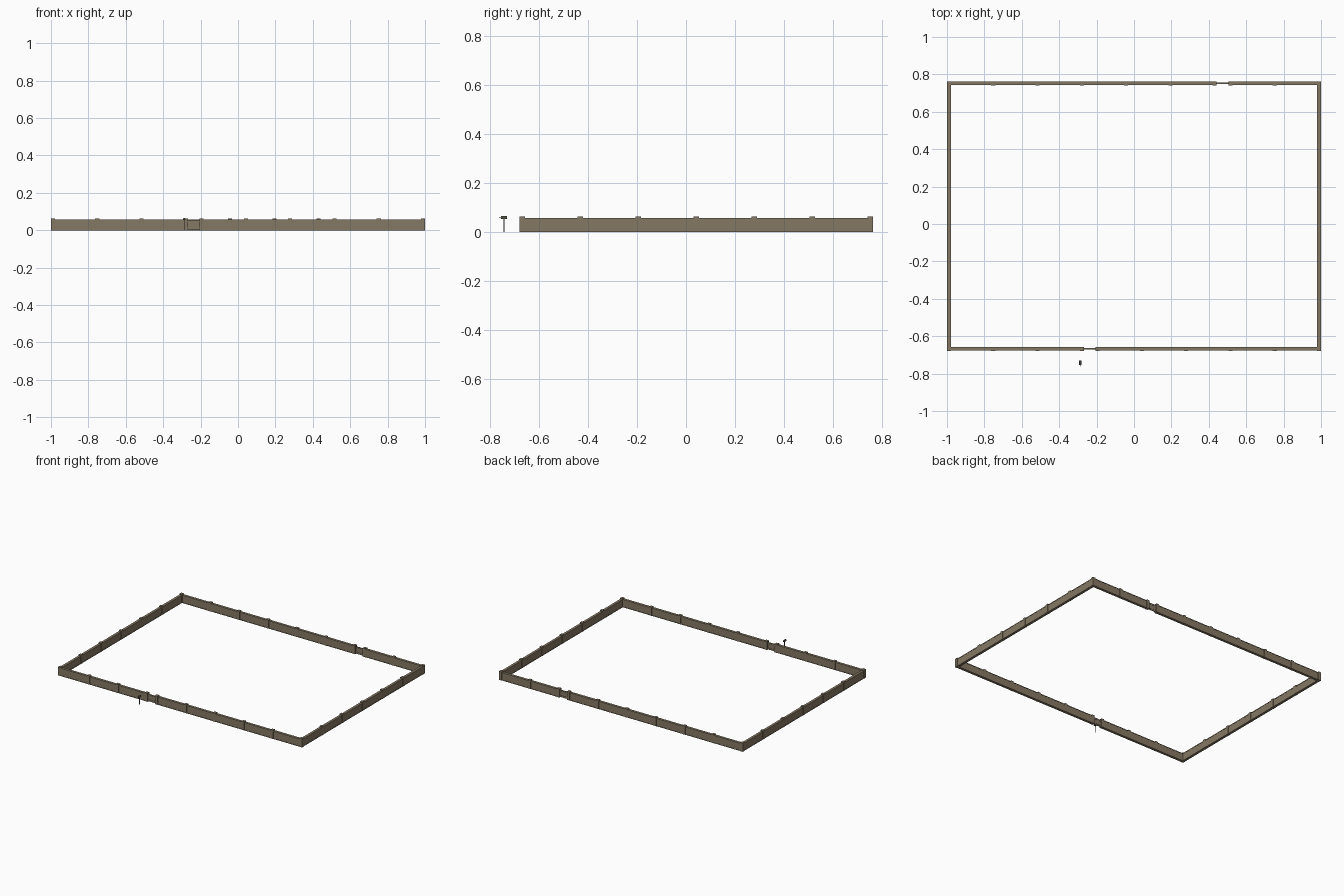
import bpy, math

if "Cube" in bpy.data.objects:
    bpy.data.objects.remove(bpy.data.objects["Cube"])

def material(name, rgb):
    m = bpy.data.materials.new(name)
    m.diffuse_color = (*rgb, 1)
    m.use_nodes = True
    m.node_tree.nodes["Principled BSDF"].inputs["Base Color"].default_value = m.diffuse_color
    return m

WOOD = material("weathered wood", (0.235, 0.19, 0.125))
DARK = material("dark metal", (0.09, 0.08, 0.065))

def box(name, lo, hi, mat):
    v = [(x, y, z) for x in (lo[0], hi[0]) for y in (lo[1], hi[1]) for z in (lo[2], hi[2])]
    f = [(0, 1, 3, 2), (4, 6, 7, 5), (0, 4, 5, 1), (2, 3, 7, 6), (0, 2, 6, 4), (1, 5, 7, 3)]
    me = bpy.data.meshes.new(name)
    me.from_pydata(v, [], f)
    me.materials.append(mat)
    ob = bpy.data.objects.new(name, me)
    bpy.context.collection.objects.link(ob)
    return ob

X, Y0, Y1 = 0.989, -0.668, 0.752      # post centre lines
STEP = (Y1 - Y0) / 6                  # panel length
P = 0.011                             # half post width

def span(name, a, b, half, z0, z1, mat=WOOD):
    """Box running between two post centres, half-thick to each side."""
    (ax, ay), (bx, by) = a, b
    dx, dy = (half, 0) if ax == bx else (0, half)
    ex, ey = (0, P * 0.8) if ax == bx else (P * 0.8, 0)
    box(name, (min(ax, bx) - dx + ex, min(ay, by) - dy + ey, z0),
        (max(ax, bx) + dx - ex, max(ay, by) + dy - ey, z1), mat)

def panel(a, b):
    span("fence_panel", a, b, 0.008, 0.003, 0.054)
    span("bottom_rail", a, b, 0.0095, 0, 0.005)
    span("top_rail", a, b, 0.0095, 0.053, 0.058)

def gate(a, b):
    span("gate_panel", a, b, 0.0025, 0.002, 0.055)
    span("gate_lower_rail", a, b, 0.004, 0.010, 0.015)
    span("gate_upper_rail", a, b, 0.004, 0.043, 0.048)

def run(points, gate_index=None):
    for i, (a, b) in enumerate(zip(points, points[1:])):
        (gate if i == gate_index else panel)(a, b)

# Front and back runs hold a narrow gate, side runs are all panels
def long_xs(before):
    return [-X + STEP * i for i in range(before + 1)] + [X - STEP * i for i in range(8 - before, -1, -1)]

front = [(x, Y0) for x in long_xs(3)]
back = [(x, Y1) for x in long_xs(6)]
sides = [[(s * X, Y0 + STEP * i) for i in range(7)] for s in (-1, 1)]
run(front, 3)
run(back, 6)
for s in sides:
    run(s)

# Posts with a slightly raised top
for x, y in front + back + sides[0][1:-1] + sides[1][1:-1]:
    box("fence_post", (x - P, y - P, 0), (x + P, y + P, 0.064), WOOD)

# Letter box on a thin pole outside the front gate
MX, MY = -0.288, -0.743
box("letterbox_pole", (MX - 0.002, MY - 0.002, 0), (MX + 0.002, MY + 0.002, 0.055), DARK)
n = 8
arch = [(-0.006, 0.054), (0.006, 0.054)] + [
    (0.006 * math.cos(math.pi * i / n), 0.060 + 0.006 * math.sin(math.pi * i / n)) for i in range(n + 1)]
k = len(arch)
verts = [(MX + x, y, z) for y in (MY - 0.012, MY + 0.012) for x, z in arch]
faces = [tuple(range(k)), tuple(range(2 * k - 1, k - 1, -1))]
faces += [(i, k + i, k + (i + 1) % k, (i + 1) % k) for i in range(k)]
me = bpy.data.meshes.new("letterbox")
me.from_pydata(verts, [], faces)
me.materials.append(DARK)
bpy.context.collection.objects.link(bpy.data.objects.new("letterbox", me))
box("letterbox_handle", (MX - 0.002, -0.763, 0.060), (MX + 0.002, MY - 0.011, 0.063), DARK)
